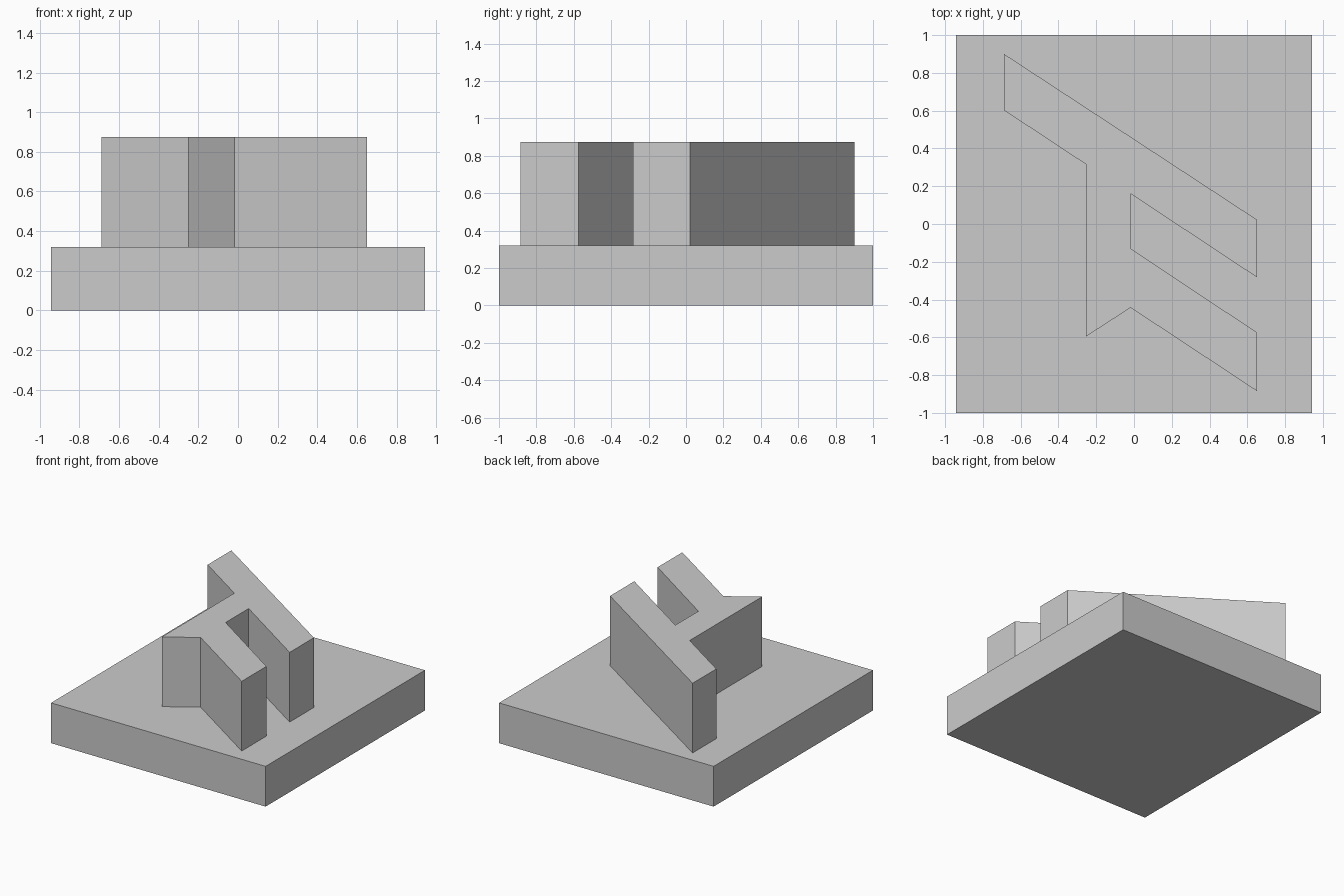
import bpy
import bmesh

cube = bpy.data.objects.get("Cube")
if cube:
    bpy.data.objects.remove(cube, do_unlink=True)

grey = bpy.data.materials.new("plain_grey")
grey.use_nodes = True
colour = (0.6, 0.6, 0.6, 1)
grey.diffuse_color = colour
grey.node_tree.nodes["Principled BSDF"].inputs["Base Color"].default_value = colour


def prism(name, outline, bottom, top):
    """Extrude a flat outline upward into a solid."""
    bm = bmesh.new()
    face = bm.faces.new([bm.verts.new((x, y, bottom)) for x, y in outline])
    result = bmesh.ops.extrude_face_region(bm, geom=[face])
    raised = [v for v in result["geom"] if isinstance(v, bmesh.types.BMVert)]
    bmesh.ops.translate(bm, verts=raised, vec=(0, 0, top - bottom))
    bmesh.ops.recalc_face_normals(bm, faces=bm.faces)
    mesh = bpy.data.meshes.new(name)
    bm.to_mesh(mesh)
    bm.free()
    mesh.materials.append(grey)
    obj = bpy.data.objects.new(name, mesh)
    bpy.context.collection.objects.link(obj)
    return obj


# Base slab
half_width, base_top = 0.943, 0.32
prism("base_slab", [(-half_width, -1), (half_width, -1), (half_width, 1), (-half_width, 1)], 0, base_top)

# Raised block: long slanted bar, upright web and short slanted arm
left, web_left, web_right, right = -0.688, -0.253, -0.018, 0.652
outline = [
    (left, 0.90), (right, 0.022), (right, -0.283),
    (web_right, 0.16), (web_right, -0.13),
    (right, -0.575), (right, -0.885), (web_right, -0.443),
    (web_left, -0.595), (web_left, 0.315), (left, 0.602),
]
prism("raised_block", outline, base_top, 0.874)
